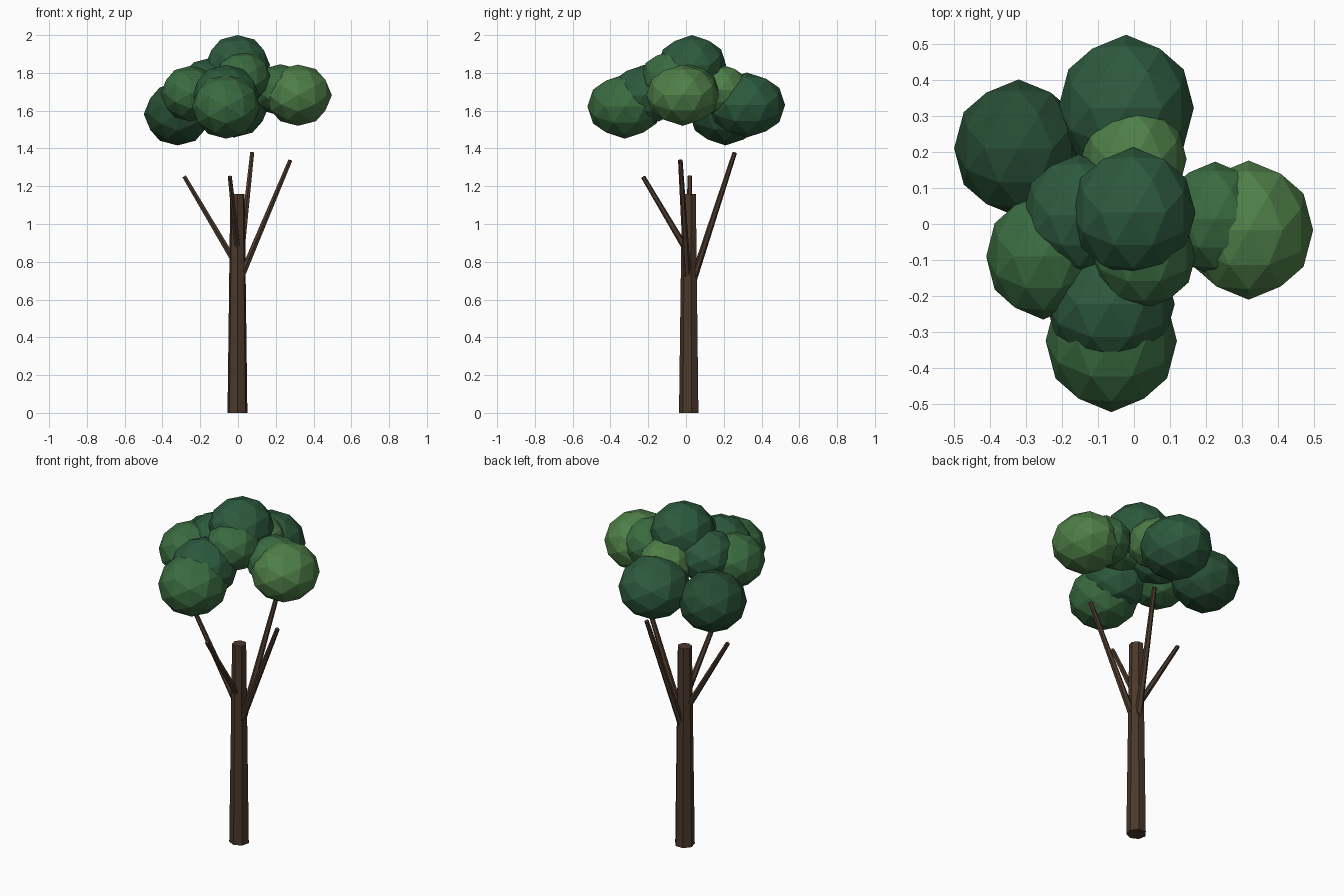
import bpy, bmesh, math
from mathutils import Vector, Matrix

if "Cube" in bpy.data.objects:
    bpy.data.objects.remove(bpy.data.objects["Cube"])


def material(name, rgb):
    m = bpy.data.materials.new(name)
    m.diffuse_color = (*rgb, 1)
    m.use_nodes = True
    m.node_tree.nodes["Principled BSDF"].inputs["Base Color"].default_value = m.diffuse_color
    return m


BARK = material("bark", (0.069, 0.040, 0.024))
DEEP = material("leaf_deep", (0.020, 0.074, 0.033))
DARK = material("leaf_dark", (0.026, 0.102, 0.047))
MID = material("leaf_mid", (0.042, 0.147, 0.051))
LIGHT = material("leaf_light", (0.078, 0.212, 0.065))


def add_object(name, bm, mat):
    mesh = bpy.data.meshes.new(name)
    bm.to_mesh(mesh)
    bm.free()
    mesh.materials.append(mat)
    obj = bpy.data.objects.new(name, mesh)
    bpy.context.collection.objects.link(obj)
    return obj


def limb(name, base, tip, r_base, r_tip, sides, turn=0.0):
    """Tapered flat-sided stick from base to tip."""
    base, tip = Vector(base), Vector(tip)
    axis = tip - base
    bm = bmesh.new()
    bmesh.ops.create_cone(bm, cap_ends=True, segments=sides, radius1=r_base,
                          radius2=r_tip, depth=axis.length,
                          matrix=Matrix.Rotation(turn, 4, 'Z'))
    rot = Vector((0, 0, 1)).rotation_difference(axis).to_matrix().to_4x4()
    bmesh.ops.transform(bm, verts=bm.verts,
                        matrix=Matrix.Translation((base + tip) / 2) @ rot)
    return add_object(name, bm, BARK)


def leaf_clump(name, centre, radii, mat):
    """Faceted ball with an edge, not a corner, facing straight up."""
    bm = bmesh.new()
    tilt = Matrix.Rotation(-math.atan(2) / 2, 4, 'Y')
    bmesh.ops.create_icosphere(bm, subdivisions=2, radius=1, matrix=tilt)
    bmesh.ops.transform(bm, verts=bm.verts, matrix=Matrix.Translation(centre)
                        @ Matrix.Diagonal((*radii, 1)))
    return add_object(name, bm, mat)


# Trunk, one corner facing the front
bm = bmesh.new()
SIDES = 7
rings = []
for z, r in ((0, 0.054), (1.16, 0.039)):
    rings.append([bm.verts.new((-0.003 + r * math.sin(2 * math.pi * i / SIDES),
                                0.017 - r * math.cos(2 * math.pi * i / SIDES), z))
                  for i in range(SIDES)])
low, high = rings
for i in range(SIDES):
    j = (i + 1) % SIDES
    bm.faces.new((low[i], low[j], high[j], high[i]))
bm.faces.new(low[::-1])
bm.faces.new(high)
add_object("trunk", bm, BARK)

# Branches
limb("branch_right", (0.0, 0.01, 0.68), (0.277, -0.03, 1.338), 0.02, 0.012, 6)
limb("branch_left", (0.0, 0.016, 0.77), (-0.285, 0.02, 1.252), 0.018, 0.012, 6)
limb("branch_front", (0.0, 0.016, 0.84), (-0.043, -0.227, 1.25), 0.018, 0.012, 6)
limb("branch_back", (0.0, 0.03, 0.68), (0.075, 0.258, 1.378), 0.02, 0.012, 6)

# Leaf clumps: name, centre, radii, material
CLUMPS = [
    ("top", (-0.002, 0.032, 1.840), (0.172, 0.181, 0.160), DARK),
    ("back", (-0.022, 0.322, 1.630), (0.188, 0.203, 0.172), DARK),
    ("back_left", (-0.320, 0.210, 1.582), (0.179, 0.191, 0.166), DEEP),
    ("left", (-0.252, -0.090, 1.690), (0.158, 0.175, 0.147), MID),
    ("back_inner", (0.000, 0.180, 1.710), (0.146, 0.158, 0.136), LIGHT),
    ("left_inner", (-0.153, 0.025, 1.735), (0.156, 0.168, 0.142), DARK),
    ("right_inner", (0.225, 0.014, 1.710), (0.146, 0.159, 0.136), MID),
    ("right", (0.318, -0.017, 1.682), (0.179, 0.193, 0.162), LIGHT),
    ("front_inner", (0.027, -0.080, 1.780), (0.146, 0.157, 0.136), MID),
    ("front_middle", (-0.065, -0.222, 1.680), (0.178, 0.183, 0.162), DARK),
    ("front", (-0.063, -0.324, 1.622), (0.182, 0.198, 0.170), MID),
]
for part, centre, radii, mat in CLUMPS:
    leaf_clump("leaves_" + part, centre, radii, mat)
